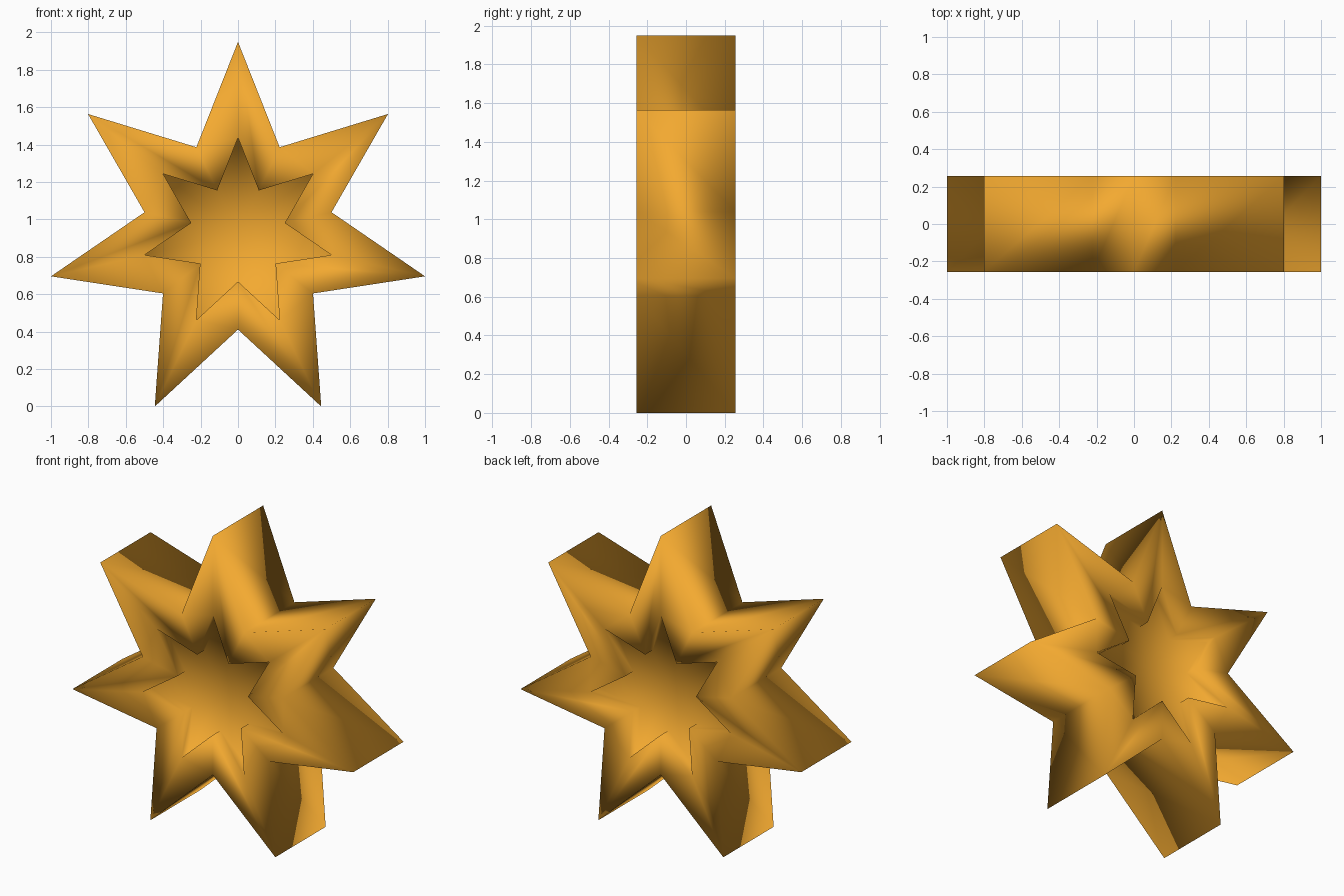
import bpy, bmesh
from math import sin, cos, pi

if "Cube" in bpy.data.objects:
    bpy.data.objects.remove(bpy.data.objects["Cube"])

POINTS = 7
R = 1.0257          # tip radius
CZ = 0.924          # height of the star centre
HALF = 0.256        # half thickness
RECESS = 0.077      # depth of the star-shaped pocket on each face

bm = bmesh.new()


def star_loop(radius, y):
    """Ring of star vertices, valleys at half the tip radius."""
    loop = []
    for i in range(2 * POINTS):
        a = pi * i / POINTS
        r = radius if i % 2 == 0 else radius / 2
        loop.append(bm.verts.new((r * sin(a), y, CZ + r * cos(a))))
    return loop


def bridge(a, b):
    n = len(a)
    for i in range(n):
        j = (i + 1) % n
        bm.faces.new((a[i], a[j], b[j], b[i]))


def star_face(side):
    """Flat rim, pocket wall and fan-shaped pocket floor; returns outer loop."""
    outer = star_loop(R, side * HALF)
    lip = star_loop(R / 2, side * HALF)
    floor_y = side * (HALF - RECESS)
    floor = star_loop(R / 2, floor_y)
    bridge(outer, lip)
    bridge(lip, floor)
    centre = bm.verts.new((0, floor_y, CZ))
    for i in range(len(floor)):
        bm.faces.new((floor[i], floor[(i + 1) % len(floor)], centre))
    return outer


# Front and back faces joined by the outer side wall
bridge(star_face(-1), star_face(1))
bmesh.ops.recalc_face_normals(bm, faces=bm.faces)
for f in bm.faces:
    f.smooth = True

mesh = bpy.data.meshes.new("star")
bm.to_mesh(mesh)
bm.free()

# Golden orange material
mat = bpy.data.materials.new("golden_orange")
mat.diffuse_color = (0.9, 0.4, 0.03, 1)
mat.use_nodes = True
mat.node_tree.nodes["Principled BSDF"].inputs["Base Color"].default_value = mat.diffuse_color
mesh.materials.append(mat)

star = bpy.data.objects.new("star", mesh)
bpy.context.collection.objects.link(star)
